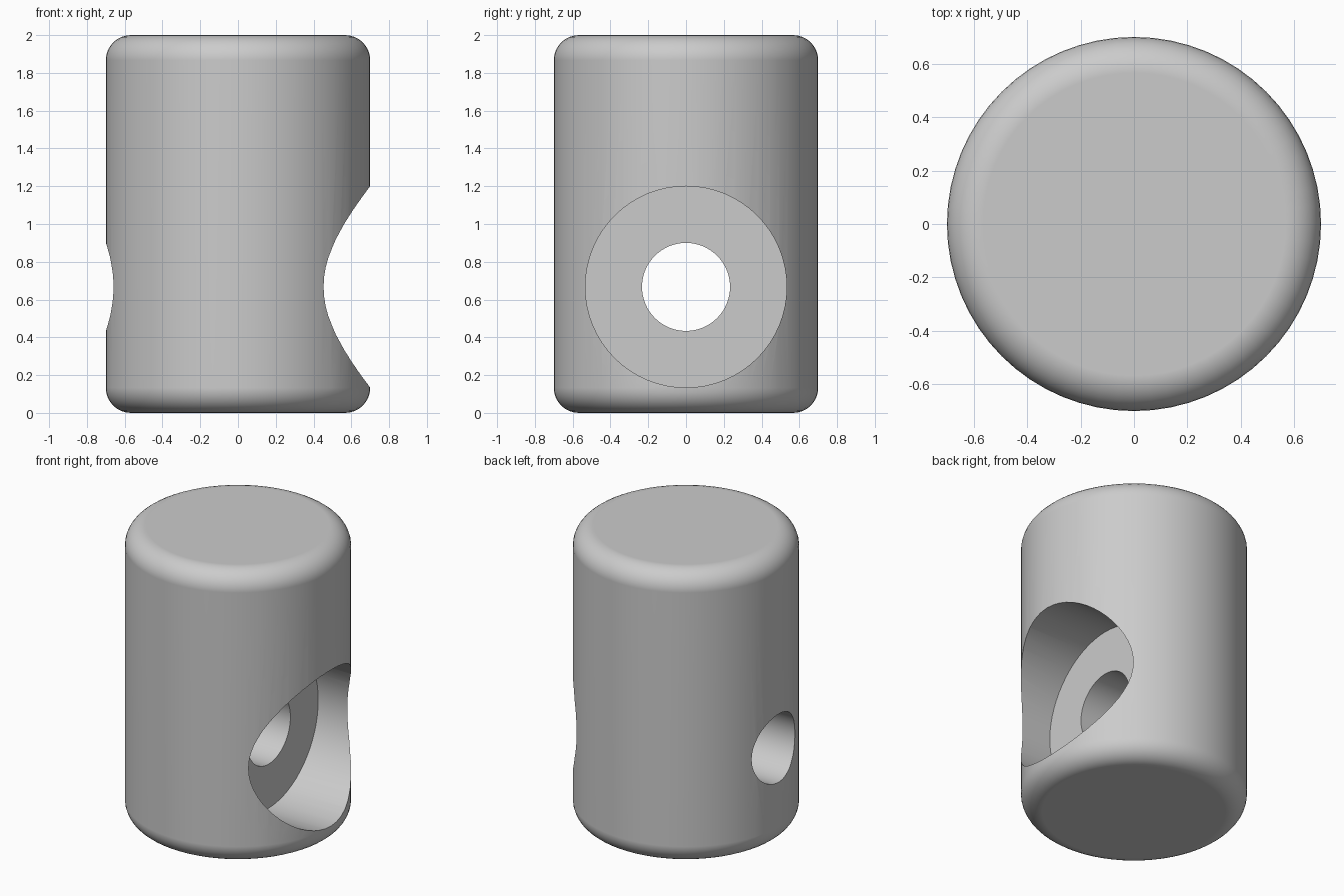
import bpy
import math

RADIUS, HEIGHT, FILLET = 0.7, 2.0, 0.133
BORE_Z = 0.667

cube = bpy.data.objects.get("Cube")
if cube:
    bpy.data.objects.remove(cube, do_unlink=True)

grey = bpy.data.materials.new("plain grey")
grey.use_nodes = True
colour = (0.6, 0.6, 0.6, 1)
grey.diffuse_color = colour
grey.node_tree.nodes["Principled BSDF"].inputs["Base Color"].default_value = colour


def cylinder(name, radius, depth, location, turn=0):
    bpy.ops.mesh.primitive_cylinder_add(
        vertices=64, radius=radius, depth=depth,
        location=location, rotation=(0, turn, 0))
    obj = bpy.context.object
    obj.name = name
    obj.data.materials.append(grey)
    return obj


def bore(target, name, radius, start, end):
    """Cut a round hole along x, from start to end."""
    cutter = cylinder(name, radius, end - start,
                      ((start + end) / 2, 0, BORE_Z), math.pi / 2)
    cutter.hide_render = True
    bpy.context.view_layer.objects.active = target
    cut = target.modifiers.new(name, 'BOOLEAN')
    cut.operation = 'DIFFERENCE'
    cut.solver = 'EXACT'
    cut.object = cutter
    bpy.ops.object.modifier_apply(modifier=cut.name)
    bpy.data.objects.remove(cutter, do_unlink=True)


# Round body with filleted ends
body = cylinder("knob_body", RADIUS, HEIGHT, (0, 0, HEIGHT / 2))
fillet = body.modifiers.new("fillet", 'BEVEL')
fillet.width = FILLET
fillet.segments = 8
fillet.limit_method = 'ANGLE'
fillet.angle_limit = math.radians(40)
bpy.ops.object.modifier_apply(modifier=fillet.name)

# Wide counterbore on the +x side, then the narrow through hole
bore(body, "counterbore", 0.533, 0.233, 1.0)
bore(body, "through_hole", 0.233, -1.0, 1.0)

# Smooth curved walls, crisp hole edges, flat caps
bpy.ops.object.select_all(action='DESELECT')
body.select_set(True)
bpy.context.view_layer.objects.active = body
bpy.ops.object.shade_smooth_by_angle(angle=math.radians(30))
normals = body.modifiers.new("flat caps", 'WEIGHTED_NORMAL')
normals.keep_sharp = True
